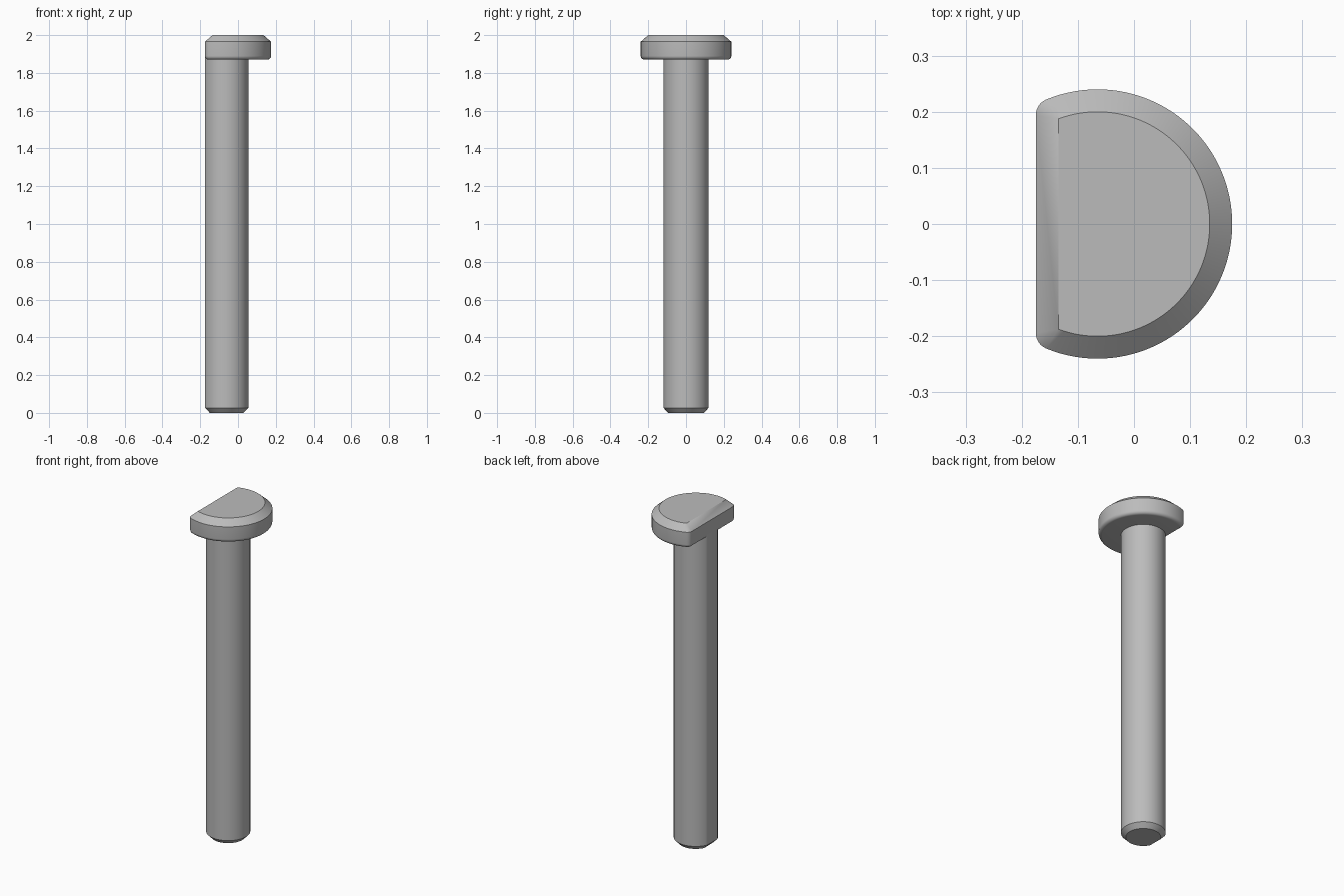
import bpy
import bmesh
from math import sin, cos, pi, sqrt, atan2, radians

cube = bpy.data.objects.get("Cube")
if cube:
    bpy.data.objects.remove(cube, do_unlink=True)

AXIS_X = -0.065   # axis shared by head and shaft
FLAT = 0.11       # distance from the axis to the flat side

steel = bpy.data.materials.new("steel grey")
steel.use_nodes = True
GREY = (0.5, 0.5, 0.5, 1)
steel.diffuse_color = GREY
steel.node_tree.nodes["Principled BSDF"].inputs["Base Color"].default_value = GREY


def d_outline(radius, corner, inset, arc_steps=72, corner_steps=6):
    """Circle cut by a flat on -x, with rounded corners, inset evenly."""
    r, f = radius - inset, FLAT - inset
    c = max(corner - inset, 0)
    cx = c - f
    cy = sqrt((r - c) ** 2 - cx ** 2)
    a = atan2(cy, cx)                     # angle where the arc meets the corner
    pts = []
    for i in range(arc_steps + 1):
        t = -a + 2 * a * i / arc_steps
        pts.append((r * cos(t), r * sin(t)))
    if c > 0 or corner > 0:
        for i in range(1, corner_steps + 1):
            t = a + (pi - a) * i / corner_steps
            pts.append((cx + c * cos(t), cy + c * sin(t)))
        for i in range(corner_steps):
            t = pi + (pi - a) * i / corner_steps
            pts.append((cx + c * cos(t), -cy + c * sin(t)))
    return pts


def loft(name, radius, corner, levels):
    """Stack inset outlines, given as (inset, height), into a closed solid."""
    bm = bmesh.new()
    rings = []
    for inset, z in levels:
        pts = d_outline(radius, corner, inset)
        rings.append([bm.verts.new((AXIS_X + x, y, z)) for x, y in pts])
    for low, high in zip(rings, rings[1:]):
        for i in range(len(low)):
            j = (i + 1) % len(low)
            bm.faces.new((low[i], low[j], high[j], high[i]))
    bm.faces.new(rings[0][::-1])
    bm.faces.new(rings[-1])
    bmesh.ops.remove_doubles(bm, verts=bm.verts, dist=0.0001)
    bmesh.ops.recalc_face_normals(bm, faces=bm.faces)
    mesh = bpy.data.meshes.new(name)
    bm.to_mesh(mesh)
    bm.free()
    mesh.materials.append(steel)
    obj = bpy.data.objects.new(name, mesh)
    bpy.context.collection.objects.link(obj)
    bpy.ops.object.select_all(action='DESELECT')
    obj.select_set(True)
    bpy.context.view_layer.objects.active = obj
    bpy.ops.object.shade_smooth_by_angle(angle=radians(30))
    return obj


# Shaft with a chamfered tip
loft("shaft", 0.12, 0, [(0.026, 0), (0, 0.027), (0, 1.89)])

# Head with a rounded lower edge and a chamfered top
FILLET = 0.02
lower_edge = [(FILLET * (1 - sin(t)), 1.87 + FILLET * (1 - cos(t)))
              for t in (pi / 2 * i / 6 for i in range(7))]
loft("head", 0.24, 0.03, lower_edge + [(0, 1.965), (0.04, 2.0)])
